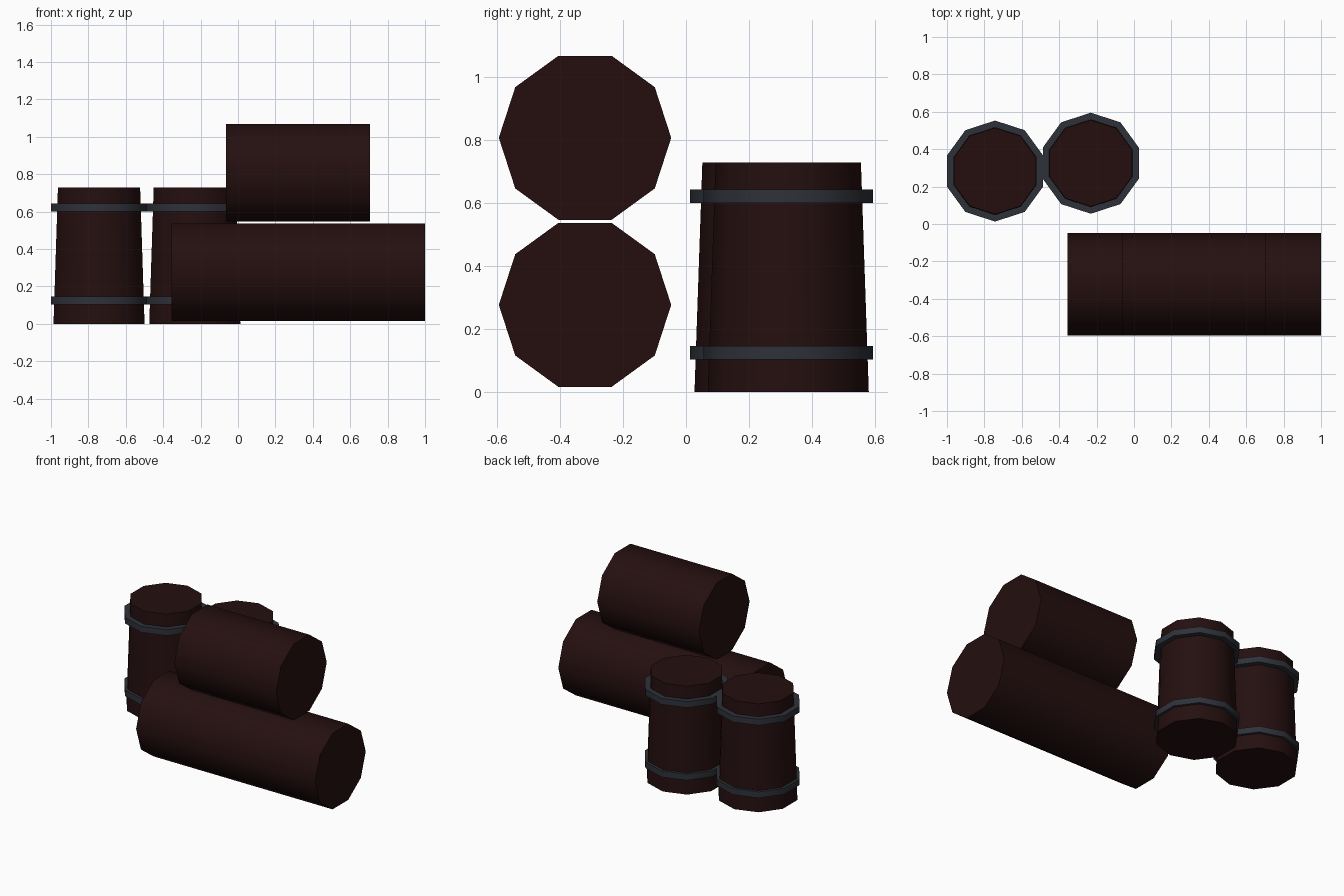
import bpy, bmesh
from math import radians, sin, cos, tau
from mathutils import Matrix

SIDES = 10

cube = bpy.data.objects.get("Cube")
if cube:
    bpy.data.objects.remove(cube, do_unlink=True)


def make_material(name, rgb):
    mat = bpy.data.materials.new(name)
    mat.use_nodes = True
    color = (*rgb, 1)
    mat.diffuse_color = color
    mat.node_tree.nodes["Principled BSDF"].inputs["Base Color"].default_value = color
    return mat


wood = make_material("dark wood", (0.018, 0.0047, 0.0047))
iron = make_material("grey iron", (0.027, 0.031, 0.04))


def add_object(name, bm, mat, location):
    bmesh.ops.recalc_face_normals(bm, faces=bm.faces)
    mesh = bpy.data.meshes.new(name)
    bm.to_mesh(mesh)
    bm.free()
    mesh.materials.append(mat)
    obj = bpy.data.objects.new(name, mesh)
    obj.location = location
    bpy.context.collection.objects.link(obj)
    bpy.ops.object.select_all(action='DESELECT')
    obj.select_set(True)
    bpy.context.view_layer.objects.active = obj
    bpy.ops.object.shade_smooth_by_angle(angle=radians(40))
    return obj


def prism(name, bottom, top, length, location, lying=False):
    """Capped ten-sided column, upright or lying along x."""
    bm = bmesh.new()
    turn = Matrix.Rotation(radians(90), 4, 'Y') if lying else Matrix()
    bmesh.ops.create_cone(bm, cap_ends=True, segments=SIDES, radius1=bottom,
                          radius2=top, depth=length, matrix=turn)
    add_object(name, bm, wood, location)


def hoop(name, outer, inner, height, location):
    """Flat band with a rectangular cross-section."""
    bm = bmesh.new()
    h = height / 2
    section = [(outer, -h), (outer, h), (inner, h), (inner, -h)]
    rings = []
    for i in range(SIDES):
        a = tau * i / SIDES
        rings.append([bm.verts.new((r * sin(a), r * cos(a), z)) for r, z in section])
    for i in range(SIDES):
        here, after = rings[i], rings[(i + 1) % SIDES]
        for j in range(4):
            k = (j + 1) % 4
            bm.faces.new((here[j], after[j], after[k], here[k]))
    add_object(name, bm, iron, location)


# Tapered upright barrels with two iron hoops each
for side, x, y in (("right", -0.743, 0.283), ("left", -0.231, 0.325)):
    prism(f"{side}_barrel_body", 0.256, 0.231, 0.73, (x, y, 0.365))
    for level, z in (("lower", 0.125), ("upper", 0.622)):
        hoop(f"{side}_barrel_{level}_hoop", 0.27, 0.225, 0.042, (x, y, z))

# Two logs stacked and lying along x
prism("lower_log", 0.274, 0.274, 1.355, (0.3225, -0.321, 0.277), lying=True)
prism("upper_log", 0.274, 0.274, 0.77, (0.32, -0.321, 0.808), lying=True)
